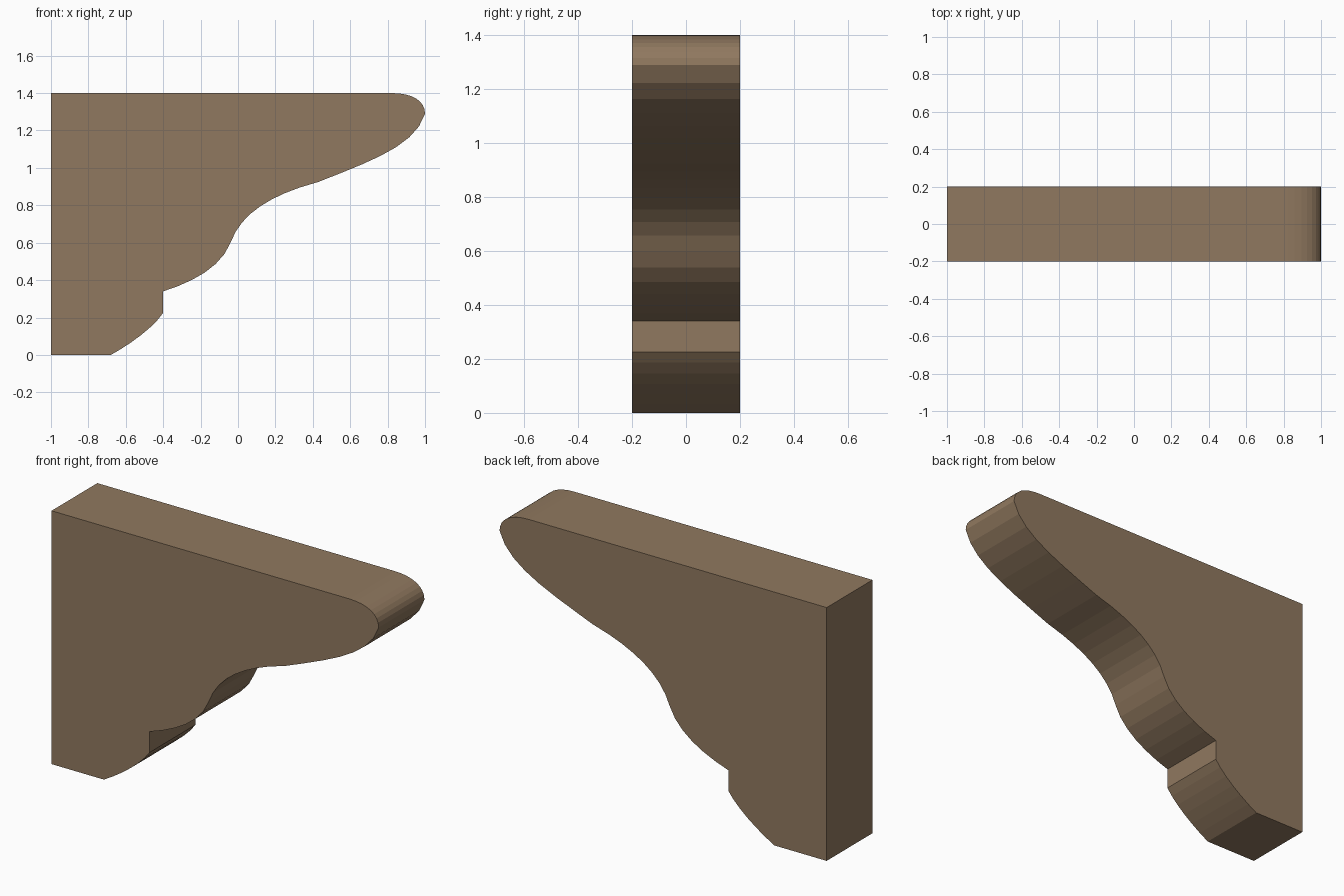
import bpy
import bmesh
from mathutils import Vector
from mathutils.geometry import interpolate_bezier

cube = bpy.data.objects.get("Cube")
if cube:
    bpy.data.objects.remove(cube, do_unlink=True)

HALF_WIDTH = 0.2
TOP = 1.4


def arc(start, handle_a, handle_b, end, steps):
    """Curved stretch of the outline as a list of (x, z) points."""
    pts = [Vector((x, 0, z)) for x, z in (start, handle_a, handle_b, end)]
    return [(p.x, p.z) for p in interpolate_bezier(*pts, steps + 1)]


# Side outline: straight back and top, moulded underside
outline = [(-1, TOP), (-1, 0)]
# foot
outline += arc((-0.68, 0), (-0.57, 0.06), (-0.45, 0.15), (-0.4, 0.225), 6)
# lower belly, after the small upright step
outline += arc((-0.4, 0.34), (-0.24, 0.39), (-0.09, 0.47), (-0.04, 0.6), 6)
# hollow
outline += arc((-0.04, 0.6), (0.01, 0.74), (0.14, 0.83), (0.33, 0.895), 7)[1:]
# upper belly
outline += arc((0.43, 0.925), (0.72, 1.04), (0.95, 1.12), (1, 1.29), 7)
# rounded nose
outline += arc((1, 1.29), (1, 1.36), (0.93, TOP), (0.82, TOP), 8)[1:]

# Extrude the outline across the width
bm = bmesh.new()
face = bm.faces.new([bm.verts.new((x, -HALF_WIDTH, z)) for x, z in outline])
extruded = bmesh.ops.extrude_face_region(bm, geom=[face], use_keep_orig=True)
moved = [v for v in extruded["geom"] if isinstance(v, bmesh.types.BMVert)]
bmesh.ops.translate(bm, verts=moved, vec=(0, 2 * HALF_WIDTH, 0))
bmesh.ops.recalc_face_normals(bm, faces=bm.faces)
mesh = bpy.data.meshes.new("corbel_bracket")
bm.to_mesh(mesh)
bm.free()

# Brown wood
wood = bpy.data.materials.new("brown_wood")
wood.use_nodes = True
colour = (0.28, 0.19, 0.115, 1)
wood.diffuse_color = colour
shader = wood.node_tree.nodes["Principled BSDF"]
shader.inputs["Base Color"].default_value = colour
shader.inputs["Roughness"].default_value = 0.7
mesh.materials.append(wood)

bracket = bpy.data.objects.new("corbel_bracket", mesh)
bpy.context.collection.objects.link(bracket)
